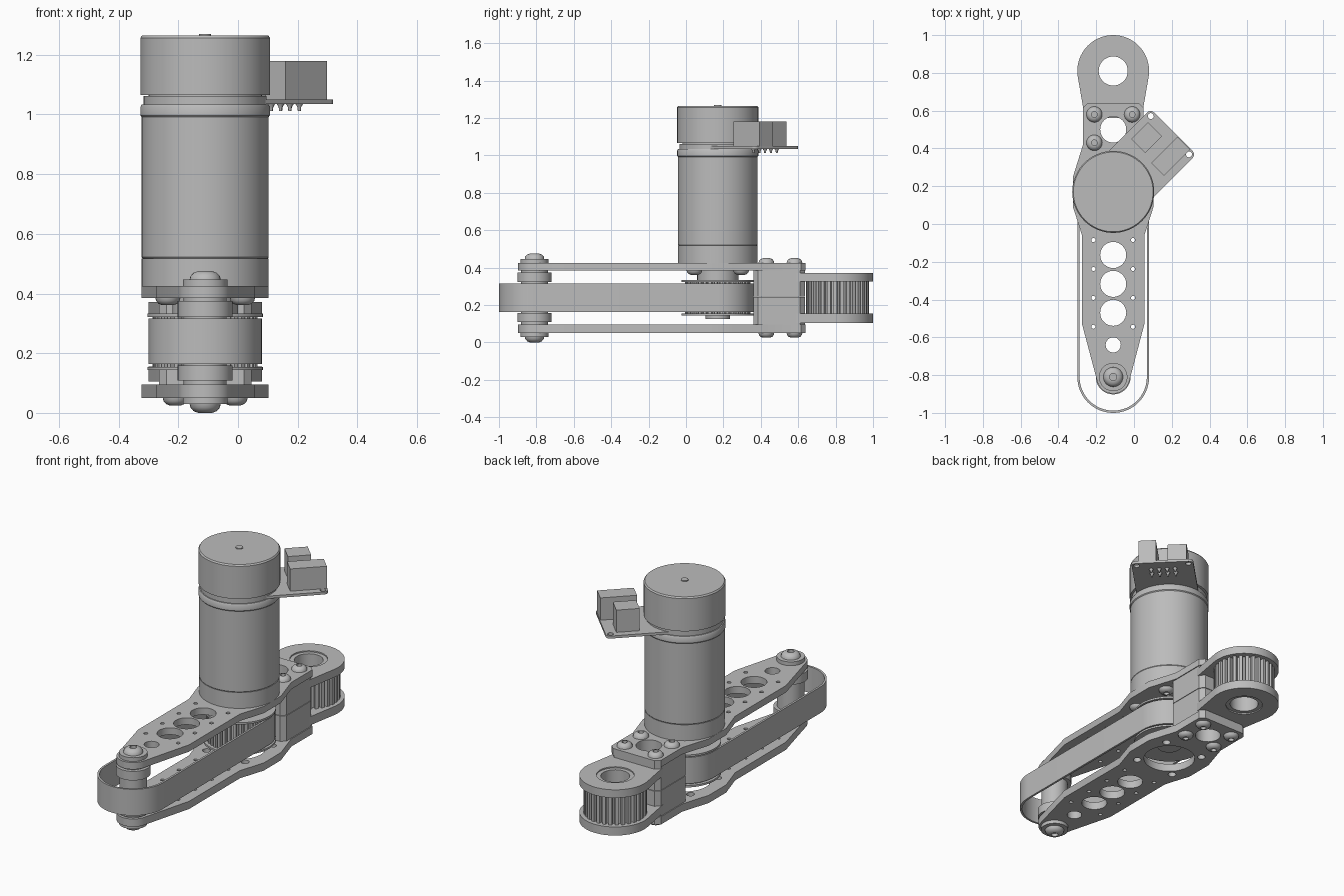
import bpy, bmesh
from math import sin, cos, pi, radians
from mathutils import Vector

cube = bpy.data.objects.get("Cube")
if cube:
    bpy.data.objects.remove(cube, do_unlink=True)

grey = bpy.data.materials.new("plain grey")
grey.use_nodes = True
grey.diffuse_color = (0.5, 0.5, 0.5, 1)
grey.node_tree.nodes["Principled BSDF"].inputs["Base Color"].default_value = (0.5, 0.5, 0.5, 1)

AXIS = -0.11                       # x of the arm's centre line
MOTOR_Y, FRONT_Y, REAR_Y = 0.17, -0.81, 0.81
BLOCK_BOLTS = [(sx * 0.1, y) for sx in (-1, 1) for y in (0.43, 0.58)]


def finish(name, bm):
    """Clean a bmesh and make it a shaded object."""
    bmesh.ops.remove_doubles(bm, verts=bm.verts, dist=0.0002)
    bmesh.ops.recalc_face_normals(bm, faces=bm.faces)
    mesh = bpy.data.meshes.new(name)
    bm.to_mesh(mesh)
    bm.free()
    mesh.materials.append(grey)
    obj = bpy.data.objects.new(name, mesh)
    bpy.context.collection.objects.link(obj)
    bpy.ops.object.select_all(action='DESELECT')
    obj.select_set(True)
    bpy.context.view_layer.objects.active = obj
    bpy.ops.object.shade_smooth_by_angle(angle=radians(32))
    return obj


def arc(x, y, r, start=0, end=360, n=32):
    """Points on an arc, angles in degrees; a full circle drops its last point."""
    count = n if end - start == 360 else n + 1
    step = radians(end - start) / n
    return [(x + r * cos(radians(start) + i * step),
             y + r * sin(radians(start) + i * step)) for i in range(count)]


def prism(name, loops, z0, z1):
    """Extrude an outline with holes, given relative to the arm's centre line."""
    curve = bpy.data.curves.new(name, 'CURVE')
    curve.dimensions = '2D'
    curve.fill_mode = 'BOTH'
    curve.extrude = (z1 - z0) / 2
    for loop in loops:
        spline = curve.splines.new('POLY')
        spline.points.add(len(loop) - 1)
        for p, (x, y) in zip(spline.points, loop):
            p.co = (x + AXIS, y, 0, 1)
        spline.use_cyclic_u = True
    temp = bpy.data.objects.new(name, curve)
    bpy.context.collection.objects.link(temp)
    mesh = bpy.data.meshes.new_from_object(temp)
    bm = bmesh.new()
    bm.from_mesh(mesh)
    bmesh.ops.translate(bm, verts=bm.verts, vec=(0, 0, (z0 + z1) / 2))
    bpy.data.objects.remove(temp, do_unlink=True)
    bpy.data.meshes.remove(mesh)
    bpy.data.curves.remove(curve)
    return finish(name, bm)


def lathe(name, x, y, profile, z=0, flip=1, n=48):
    """Turn a (radius, height) profile around a vertical axis."""
    bm = bmesh.new()
    c = Vector((x + AXIS, y, z))
    vs = [bm.verts.new(c + Vector((r, 0, h * flip))) for r, h in profile]
    es = [bm.edges.new(pair) for pair in zip(vs, vs[1:])]
    bmesh.ops.spin(bm, geom=vs + es, cent=c, axis=(0, 0, 1), angle=2 * pi, steps=n)
    return finish(name, bm)


def disc(name, x, y, r, z0, z1, n=48):
    return lathe(name, x, y, [(0, z0), (r, z0), (r, z1), (0, z1)], n=n)


def bolt(name, x, y, z, flip, r=0.042, h=0.025):
    """Domed screw head with a socket."""
    lathe(name, x, y, [(0, 0), (r, 0), (r * .95, h * .4), (r * .75, h * .8), (r * .45, h),
                       (r * .36, h), (r * .36, h * .4), (0, h * .4)], z, flip, 24)


def mirrored(right):
    """Close an outline from its right-hand half, listed front to back."""
    return right + [(-x, y) for x, y in reversed(right)]


def gear(y, r_in, r_out, teeth):
    pts = []
    for i in range(teeth):
        for f, r in ((0, r_in), (.3, r_in), (.4, r_out), (.9, r_out)):
            a = 2 * pi * (i + f) / teeth
            pts.append((r * cos(a), y + r * sin(a)))
    return pts


# Arm side plates with lightening holes
outline = mirrored(arc(0, FRONT_Y, 0.088, -88, -10, 10) +
                   [(0.165, -0.53), (0.165, -0.06), (0.213, 0.09), (0.213, 0.25),
                    (0.16, 0.42), (0.16, 0.615), (0.135, 0.64)])
holes = [arc(0, y, 0.069) for y in (-0.164, -0.317, -0.47, 0.5)] + [arc(0, -0.64, 0.04)]
holes += [arc(s * 0.105, -0.085 - 0.153 * i, 0.011, n=12) for s in (-1, 1) for i in range(4)]
access = [arc(s * 0.125, MOTOR_Y + t * 0.125, 0.022, n=16) for s in (-1, 1) for t in (-1, 1)]
prism("upper_plate", [outline] + holes, 0.385, 0.425)
prism("lower_plate", [outline] + holes + access + [arc(0, MOTOR_Y, 0.14)], 0.05, 0.095)

# Clamp block in two halves, with a bore through it
block = mirrored([(0.13, 0.36), (0.155, 0.385), (0.155, 0.61), (0.13, 0.635)])
for name, z0, z1 in (("clamp_block_lower", 0.095, 0.243), ("clamp_block_upper", 0.246, 0.385)):
    prism(name, [block, arc(0, 0.5, 0.069)], z0, z1)
for x, y in BLOCK_BOLTS:
    bolt("clamp_bolt_upper", x, y, 0.425, 1)
    bolt("clamp_bolt_lower", x, y, 0.05, -1)

# Rear toothed wheel between two flanges
flange = mirrored([(0.15, 0.56), (0.16, 0.62)] + arc(0, REAR_Y, 0.19, -10, 89, 20))
for name, z0, z1 in (("rear_flange_lower", 0.105, 0.155), ("rear_flange_upper", 0.325, 0.372)):
    prism(name, [flange, arc(0, REAR_Y, 0.1)], z0, z1)
prism("rear_wheel", [gear(REAR_Y, 0.148, 0.168, 30), arc(0, REAR_Y, 0.1)], 0.155, 0.325)
prism("rear_bushing", [arc(0, REAR_Y, 0.1), arc(0, REAR_Y, 0.077)], 0.112, 0.365)

# Drive belt
def stadium(r):
    return arc(0, FRONT_Y, r, 180, 360) + arc(0, MOTOR_Y, r, 0, 180)


prism("belt", [stadium(0.19), stadium(0.178)], 0.163, 0.316)

# Motor pulley
prism("pulley_teeth", [gear(MOTOR_Y, 0.158, 0.176, 36)], 0.15, 0.325)
for name, z in (("pulley_flange_lower", 0.143), ("pulley_flange_upper", 0.322)):
    disc(name, 0, MOTOR_Y, 0.194, z, z + 0.011)
disc("pulley_hub", 0, MOTOR_Y, 0.065, 0.125, 0.15)
disc("motor_boss", 0, MOTOR_Y, 0.11, 0.333, 0.39)
for s in (-1, 1):
    for t in (-1, 1):
        bolt("motor_screw", s * 0.125, MOTOR_Y + t * 0.125, 0.386, -1)

# Front post with bearings, washers and bolts
disc("front_post", 0, FRONT_Y, 0.072, 0.05, 0.425)
for name, z0, z1 in (("bearing_lower", 0.108, 0.158), ("bearing_upper", 0.322, 0.375)):
    disc(name, 0, FRONT_Y, 0.092, z0, z1)
for name, z0, z1 in (("washer_lower", 0.03, 0.05), ("washer_upper", 0.425, 0.447)):
    disc(name, 0, FRONT_Y, 0.075, z0, z1)
bolt("front_bolt_upper", 0, FRONT_Y, 0.447, 1, 0.052, 0.028)
bolt("front_bolt_lower", 0, FRONT_Y, 0.03, -1, 0.052, 0.03)

# Motor: gearbox, body, collar, neck and rear cap
disc("gearbox", 0, MOTOR_Y, 0.213, 0.425, 0.518, 72)
lathe("motor_body", 0, MOTOR_Y, [(0, .518), (.21, .518), (.213, .522), (.213, .992), (.217, .997),
      (.217, 1.025), (.212, 1.034), (.206, 1.034), (.206, 1.062), (0, 1.062)], n=72)
lathe("motor_cap", 0, MOTOR_Y, [(0, 1.066), (.217, 1.066), (.217, 1.257), (.211, 1.265),
      (0, 1.265)], n=72)
disc("cap_spacer", 0, MOTOR_Y, 0.19, 1.06, 1.07)
disc("shaft_tip", 0, MOTOR_Y, 0.02, 1.26, 1.27, 20)


# Sensor board reaching diagonally out from the motor
def diagonal(points):
    k = 0.5 ** 0.5
    return [((u - v) * k, MOTOR_Y + (u + v) * k) for u, v in points]


def rect(u0, u1, v0, v1):
    return diagonal([(u0, v0), (u1, v0), (u1, v1), (u0, v1)])


board = [(0.05, -0.17)] + arc(0.425, -0.145, 0.025, -90, 0, 6) + \
    arc(0.425, 0.145, 0.025, 0, 90, 6) + [(0.05, 0.17)]
prism("sensor_board", [diagonal(board)] + [diagonal(arc(0.424, s * 0.143, 0.016, n=16))
                                           for s in (-1, 1)], 1.035, 1.05)
prism("connector_large", [rect(0.25, 0.447, -0.13, -0.035)], 1.05, 1.18)
prism("connector_small", [rect(0.265, 0.39, 0.025, 0.13)], 1.05, 1.18)
for u in (0.335, 0.38):
    for i in range(4):
        x, y = diagonal([(u, -0.066 + 0.044 * i)])[0]
        lathe("solder_pin", x, y, [(0, 0), (0.013, 0), (0.006, 0.012), (0.005, 0.024), (0, 0.024)],
              1.036, -1, 12)
